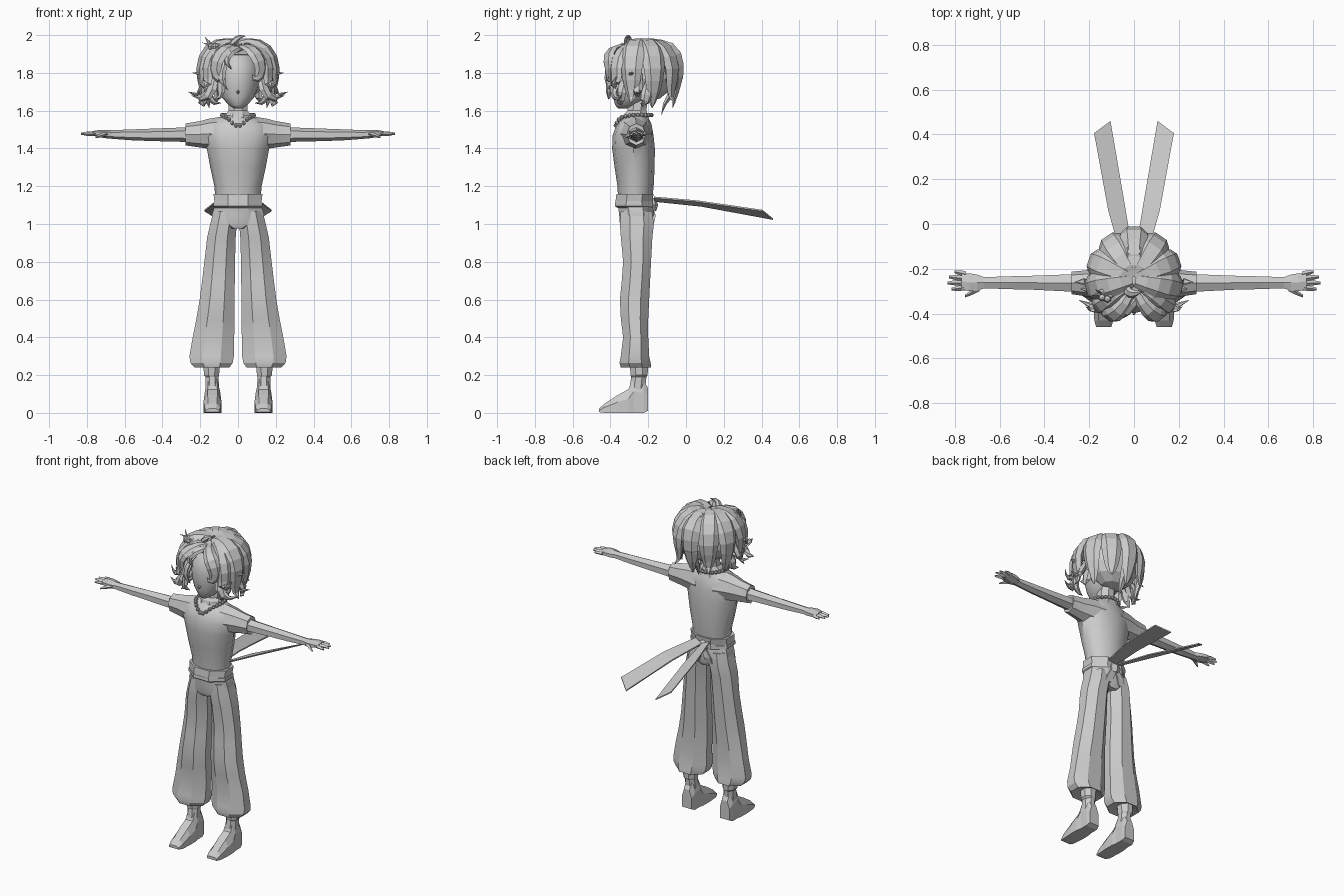
import bpy, bmesh, math
from mathutils import Vector as V
from mathutils.geometry import interpolate_bezier

grey = bpy.data.materials.new("plain grey")
grey.diffuse_color = (0.6, 0.6, 0.6, 1)


def finish(name, bm, smooth=None):
    bmesh.ops.recalc_face_normals(bm, faces=bm.faces)
    me = bpy.data.meshes.new(name)
    bm.to_mesh(me)
    bm.free()
    me.materials.append(grey)
    ob = bpy.data.objects.new(name, me)
    bpy.context.collection.objects.link(ob)
    if smooth:
        bpy.ops.object.select_all(action='DESELECT')
        ob.select_set(True)
        bpy.context.view_layer.objects.active = ob
        bpy.ops.object.shade_smooth_by_angle(angle=math.radians(smooth))
    return ob


def ring(c, u, v, n, phase=0.0):
    """Points of an n-sided ellipse with half axes u and v."""
    c, u, v = V(c), V(u), V(v)
    return [c + u * math.cos(a) + v * math.sin(a)
            for a in (phase + 2 * math.pi * i / n for i in range(n))]


def loft(name, rings, smooth=None):
    bm = bmesh.new()
    rows = [[bm.verts.new(p) for p in r] for r in rings]
    n = len(rows[0])
    for a, b in zip(rows, rows[1:]):
        for i in range(n):
            j = (i + 1) % n
            bm.faces.new((a[i], a[j], b[j], b[i]))
    bm.faces.new(rows[0])
    bm.faces.new(rows[-1])
    return finish(name, bm, smooth)


def upright(name, secs, n=8, flat=True, smooth=None):
    """Sections (z, x centre, x half, y centre, y half)."""
    ph = math.pi / n if flat else 0
    k = 1 / math.cos(ph)
    return loft(name, [ring((x, y, z), (hx * k, 0, 0), (0, hy * k, 0), n, ph)
                       for z, x, hx, y, hy in secs], smooth)


def sideways(name, s, secs, n=6, smooth=None):
    """Sections (x, y centre, y half, z centre, z half), mirrored by s."""
    return loft(name, [ring((s * x, y, z), (0, hy, 0), (0, 0, hz), n, math.pi / 2)
                       for x, y, hy, z, hz in secs], smooth)


def ball(name, c, r, u=12, v=8, smooth=None):
    bm = bmesh.new()
    bmesh.ops.create_uvsphere(bm, u_segments=u, v_segments=v, radius=1)
    bmesh.ops.scale(bm, vec=r, verts=bm.verts)
    bmesh.ops.translate(bm, vec=c, verts=bm.verts)
    return finish(name, bm, smooth)


HEAD = V((0, -0.23, 1.77))


def lock(name, p, w, t):
    """Tapered hair lock along one or two joined beziers, flat on the head."""
    p = [V(q) for q in p]
    pts = interpolate_bezier(*p[:4], 6)
    if len(p) > 4:
        pts += interpolate_bezier(*p[3:7], 5)[1:]
    rings, last = [], len(pts) - 1
    for i, q in enumerate(pts):
        f = i / last
        k = min(.5 + 1.6 * f, 1) * max(1 - f ** 3, .04)
        tan = (pts[min(i + 1, last)] - pts[max(i - 1, 0)]).normalized()
        side = tan.cross(q - HEAD).normalized()
        out = side.cross(tan).normalized()
        rings.append(ring(q, side * w * k, out * t * k, 6))
    return loft(name, rings)


# Shirt and neck
upright("shirt", [(1.11, 0, .118, -.27, .088), (1.2, 0, .125, -.267, .096),
                  (1.3, 0, .147, -.272, .106), (1.4, 0, .165, -.278, .113),
                  (1.47, 0, .185, -.28, .108), (1.53, 0, .165, -.275, .092),
                  (1.575, 0, .08, -.265, .06)], 12, False, 40)
upright("neck", [(1.53, 0, .09, -.265, .075), (1.585, 0, .062, -.265, .06),
                 (1.6, 0, .05, -.26, .05), (1.68, 0, .048, -.25, .05)], 8)

# Belt with sash tails and knot
upright("belt", [(1.1, 0, .13, -.275, .1), (1.12, 0, .125, -.275, .098),
                 (1.16, 0, .13, -.27, .098)])
upright("lower_belt", [(1.085, 0, .12, -.27, .092), (1.095, 0, .13, -.275, .102),
                       (1.115, 0, .13, -.275, .1)])
ball("belt_knot", (0, -.178, 1.10), (.04, .03, .04), 6, 4)
for s in (-1, 1):
    top = [[(s * .0, -.16, 1.125), (s * .05, -.17, 1.145)],
           [(s * .04, .08, 1.10), (s * .115, .06, 1.125)],
           [(s * .105, .46, 1.03), (s * .178, .405, 1.075)]]
    loft("sash_tail", [[V(a), V(b), V(b) - V((0, 0, .008)), V(a) - V((0, 0, .008))]
                       for a, b in top])
    loft("knot_end", [ring((s * x, y, z), (w, 0, 0), (0, .012, 0), 4, math.pi / 4)
                      for x, y, z, w in ((.01, -.175, 1.09, .02), (.035, -.17, 1.04, .035),
                                         (.05, -.18, .995, .03))])

# Trousers
upright("trouser_seat", [(1.1, 0, .122, -.268, .092), (1.05, 0, .138, -.262, .092),
                         (1.0, 0, .13, -.262, .088), (.975, 0, .05, -.262, .075)], 8, True, 35)
for s in (-1, 1):
    upright("trouser_leg", [(z, s * (a + b) / 2, (b - a) / 2, (f + r) / 2, (r - f) / 2)
            for z, a, b, f, r in
            ((1.07, .0, .13, -.345, -.18), (1.0, .006, .147, -.35, -.17),
             (.93, .012, .163, -.345, -.178), (.8, .016, .178, -.333, -.185),
             (.7, .017, .19, -.34, -.19), (.6, .018, .203, -.35, -.195),
             (.5, .019, .22, -.345, -.2), (.4, .02, .24, -.333, -.2),
             (.3, .022, .257, -.345, -.195), (.265, .028, .252, -.352, -.187),
             (.24, .045, .23, -.345, -.185), (.25, .09, .19, -.3, -.2))], 8, True, 28)

    # Ankle and shoe
    upright("ankle", [(.28, s * .14, .045, -.25, .05), (.2, s * .14, .04, -.248, .045),
                      (.19, s * .137, .034, -.25, .04), (.1, s * .135, .036, -.26, .045)], 8)
    shoe = ((-.46, .004, .022, .034), (-.43, .0, .05, .042), (-.36, .0, .095, .047),
            (-.305, .0, .125, .046), (-.275, .0, .19, .04), (-.225, .0, .175, .04),
            (-.2, .012, .13, .034))
    loft("shoe", [[V((s * .135 + w, y, a)), V((s * .135 + w, y, a + (b - a) * .6)),
                   V((s * .135 + w * .55, y, b)), V((s * .135 - w * .55, y, b)),
                   V((s * .135 - w, y, a + (b - a) * .6)), V((s * .135 - w, y, a))]
                  for y, a, b, w in shoe])

    # Sleeve, arm and hand
    sideways("sleeve", s, [(.06, -.272, .095, 1.475, .098), (.15, -.268, .075, 1.478, .08),
                           (.2, -.265, .06, 1.475, .07), (.278, -.263, .05, 1.474, .058),
                           (.276, -.263, .04, 1.474, .045)], 8, 35)
    sideways("arm", s, [(.24, -.263, .044, 1.473, .042), (.29, -.263, .044, 1.473, .038),
                        (.45, -.262, .036, 1.472, .033), (.56, -.262, .033, 1.472, .029),
                        (.68, -.262, .028, 1.474, .022)], 6)
    sideways("palm", s, [(.665, -.262, .027, 1.474, .022), (.7, -.262, .042, 1.476, .022),
                         (.735, -.26, .046, 1.479, .019), (.77, -.255, .042, 1.48, .012)], 6)
    for x0, y0, x1, y1, z1 in ((.75, -.224, .8, -.213, 1.476), (.76, -.243, .825, -.236, 1.478),
                               (.76, -.262, .832, -.263, 1.478), (.75, -.283, .815, -.291, 1.474),
                               (.69, -.287, .755, -.322, 1.46)):
        sideways("finger", s, [(x0, y0, .013, 1.478, .012),
                               ((x0 + x1) / 2, (y0 + y1) / 2, .012, (1.48 + z1) / 2, .011),
                               (x1, y1, .006, z1, .006)], 4)

# Necklace of beads
for i in range(26):
    a = 2 * math.pi * i / 26
    f = max(0, -math.sin(a))
    ball("necklace_bead", (.085 * math.cos(a), -.277 + .095 * math.sin(a),
                           1.577 - .012 * f - .045 * f ** 6), (.012, .012, .012), 6, 4)

# Head and nose
upright("head", [(1.612, 0, .02, -.33, .03), (1.63, 0, .05, -.31, .065),
                 (1.67, 0, .085, -.29, .095), (1.72, 0, .105, -.27, .125),
                 (1.78, 0, .115, -.26, .138), (1.84, 0, .112, -.255, .132),
                 (1.89, 0, .09, -.25, .105), (1.925, 0, .04, -.25, .05)], 16, False, 60)
loft("nose", [ring((0, y, 1.7), (w, 0, 0), (0, 0, w * 1.3), 4)
              for y, w in ((-.37, .017), (-.405, .004))])

# Hair: inner cap, then wide back locks fanning out from the crown
ball("hair_cap", (0, -.2, 1.8), (.16, .145, .15), 10, 7)
ball("hair_crown", (0, -.27, 1.91), (.09, .085, .045), 8, 5)
for i, deg in enumerate(range(-12, 193, 34)):
    c, d = math.cos(math.radians(deg)), math.sin(math.radians(deg))
    e = .05 * (i % 2)
    lock("back_hair_lock", [(x * c, -.245 + x * d * 1.06, z) for x, z in
                            ((.01, 1.955), (.09, 1.985), (.185, 1.93), (.195, 1.82),
                             (.2, 1.74), (.165, 1.67 - e * .5), (.215 - e, 1.64 - e * .5))],
         .07, .032)
lock("middle_back_lock", [(0, -.22, 1.95), (0, -.06, 1.99), (0, -.03, 1.88), (0, -.04, 1.78),
                          (0, -.05, 1.7), (0, -.12, 1.66), (0, -.13, 1.58)], .065, .035)

# Front and side curls, mirrored: path, half width
curls = (((.01, -.3, 1.94), (.06, -.41, 1.95), (.12, -.42, 1.89), (.12, -.405, 1.82),
          (.12, -.4, 1.77), (.08, -.42, 1.75), (.075, -.42, 1.79)),
         ((.03, -.28, 1.95), (.13, -.35, 1.95), (.17, -.38, 1.86), (.16, -.37, 1.77),
          (.15, -.38, 1.72), (.2, -.39, 1.73), (.215, -.37, 1.78)),
         ((.11, -.33, 1.83), (.13, -.41, 1.72), (.15, -.38, 1.63), (.245, -.34, 1.68)),
         ((.12, -.31, 1.78), (.19, -.36, 1.72), (.15, -.34, 1.62), (.09, -.36, 1.64)),
         ((.12, -.25, 1.82), (.21, -.27, 1.76), (.17, -.25, 1.64), (.265, -.26, 1.7)),
         ((.1, -.24, 1.91), (.21, -.26, 1.9), (.17, -.3, 1.76), (.24, -.29, 1.8)),
         ((.13, -.2, 1.75), (.22, -.2, 1.7), (.15, -.22, 1.61), (.21, -.24, 1.64)))
for s in (-1, 1):
    for i, p in enumerate(curls):
        lock("side_curl", [(s * x, y, z) for x, y, z in p], .045 if i < 2 else .034, .021)
# Loose locks over the forehead and a tuft on top
for p in (((.03, -.31, 1.93), (-.03, -.41, 1.94), (-.1, -.42, 1.87), (-.035, -.405, 1.82)),
          ((-.05, -.36, 1.88), (-.1, -.43, 1.83), (-.1, -.42, 1.74), (-.055, -.405, 1.71)),
          ((-.08, -.36, 1.82), (-.1, -.43, 1.75), (-.07, -.4, 1.67), (-.12, -.41, 1.66)),
          ((-.05, -.27, 1.93), (-.02, -.31, 1.95), (-.02, -.32, 2.0), (.04, -.3, 1.995))):
    lock("loose_lock", p, .027, .018)

# Hair ornament: a small flower with leaves
for i in range(5):
    a = 2 * math.pi * i / 5
    ball("flower_petal", (-.125 + .022 * math.cos(a), -.315 + .02 * math.sin(a), 1.94),
         (.018, .018, .02), 6, 4)
for tip in ((-.19, -.32, 1.96), (-.175, -.29, 1.99), (-.15, -.31, 1.975)):
    lock("flower_leaf", [(-.12, -.31, 1.93), (-.14, -.31, 1.94),
                         (-.15, -.31, 1.95), tip], .012, .006)
